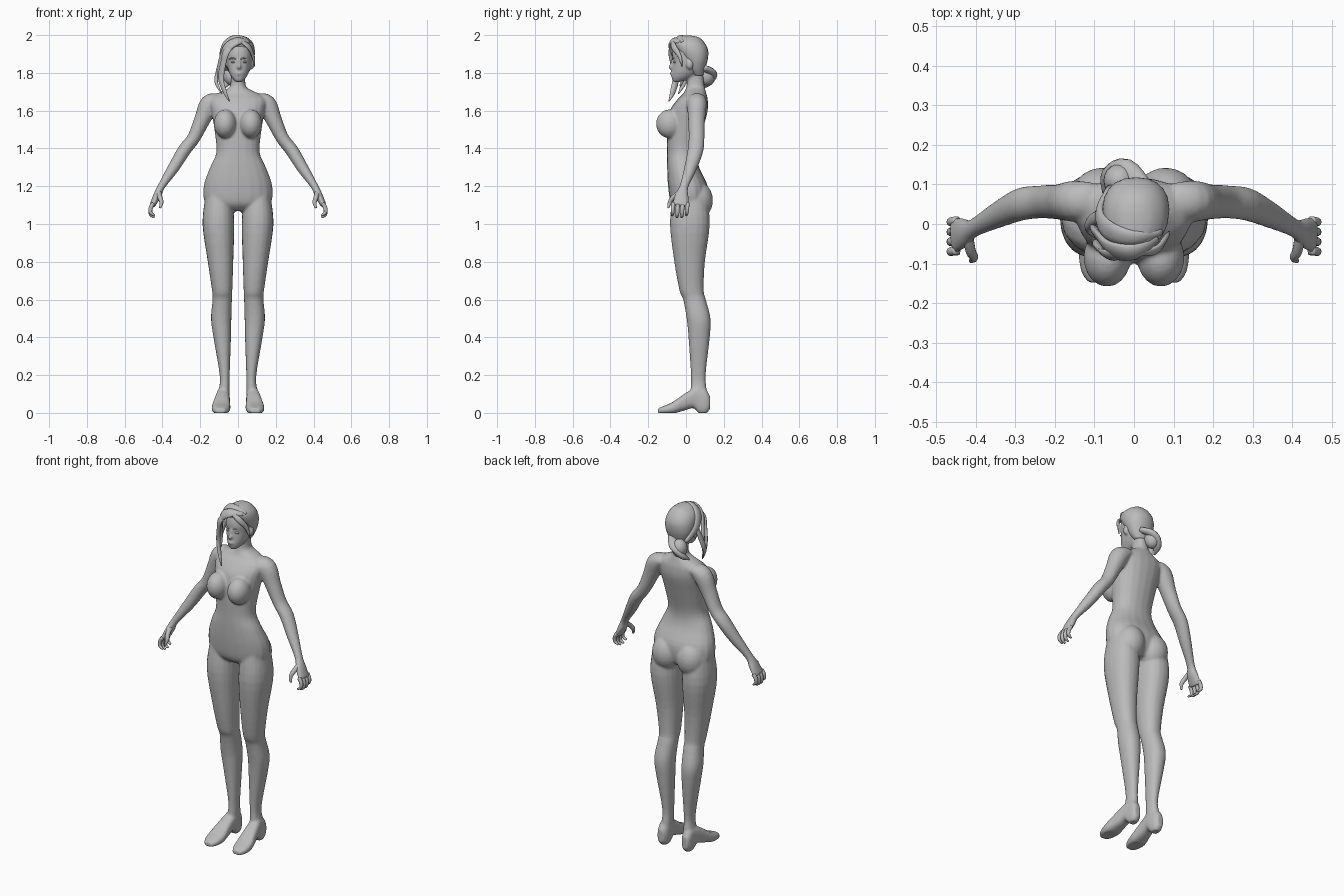
import bpy
import bmesh
import math
from mathutils import Vector, Matrix

default_cube = bpy.data.objects.get("Cube")
if default_cube:
    bpy.data.objects.remove(default_cube)

grey = bpy.data.materials.new("plain grey")
grey.use_nodes = True
grey.diffuse_color = (0.5, 0.5, 0.5, 1)
grey.node_tree.nodes["Principled BSDF"].inputs["Base Color"].default_value = grey.diffuse_color

X, Y, Z = Vector((1, 0, 0)), Vector((0, 1, 0)), Vector((0, 0, 1))
SIDES = (1, -1)


def refine(rows, steps=4):
    """Smoothly interpolate every column of a list of rows."""
    result = []
    for i in range(len(rows) - 1):
        before, start = rows[max(i - 1, 0)], rows[i]
        end, after = rows[i + 1], rows[min(i + 2, len(rows) - 1)]
        for k in range(steps):
            t = k / steps
            result.append([
                b + t * ((c - a) / 2 + t * ((a - 2.5 * b + 2 * c - d / 2)
                         + t * (1.5 * (b - c) + (d - a) / 2)))
                for a, b, c, d in zip(before, start, end, after)])
    result.append(list(rows[-1]))
    return result


def loft(bm, rings, sides=20, power=1.0):
    """Skin a row of ellipses, each given as centre and two half axes."""
    loops = []
    for centre, u, v in rings:
        loop = []
        for k in range(sides):
            angle = math.tau * k / sides
            c, s = math.cos(angle), math.sin(angle)
            loop.append(bm.verts.new(centre + u * math.copysign(abs(c) ** power, c)
                                     + v * math.copysign(abs(s) ** power, s)))
        loops.append(loop)
    for low, high in zip(loops, loops[1:]):
        for k in range(sides):
            n = (k + 1) % sides
            bm.faces.new((low[k], low[n], high[n], high[k]))
    bm.faces.new(loops[0])
    bm.faces.new(loops[-1])


def level_slices(bm, rows, side=1, power=0.9):
    """Rows of height, x range and y range."""
    rings = []
    for z, x0, x1, y0, y1 in refine(rows):
        centre = Vector((side * (x0 + x1) / 2, (y0 + y1) / 2, z))
        rings.append((centre, X * (x1 - x0) / 2, Y * (y1 - y0) / 2))
    loft(bm, rings, power=power)


def centred_slices(bm, rows, middle=0):
    """Rows of height, half width, front and back."""
    level_slices(bm, [(z, middle - w, middle + w, f, b) for z, w, f, b in rows])


def tube(bm, rows, hint=Y, side=1, sides=16, outward_from=None):
    """Rows of position, half width across and half width along the hint."""
    rows = refine(rows)
    points = [Vector((side * r[0], r[1], r[2])) for r in rows]
    rings = []
    for i, (point, row) in enumerate(zip(points, rows)):
        tangent = (points[min(i + 1, len(points) - 1)] - points[max(i - 1, 0)]).normalized()
        wanted = point - outward_from if outward_from else hint
        v = (wanted - tangent * wanted.dot(tangent)).normalized()
        rings.append((point, tangent.cross(v) * row[3], v * row[4]))
    loft(bm, rings, sides)


def ellipsoid(bm, centre, radii):
    place = Matrix.Translation(centre) @ Matrix.Diagonal((*radii, 1))
    bmesh.ops.create_uvsphere(bm, u_segments=20, v_segments=12, radius=1, matrix=place)


def finish(name, bm):
    bmesh.ops.recalc_face_normals(bm, faces=bm.faces)
    mesh = bpy.data.meshes.new(name)
    bm.to_mesh(mesh)
    bm.free()
    mesh.materials.append(grey)
    mesh.shade_smooth()
    obj = bpy.data.objects.new(name, mesh)
    bpy.context.collection.objects.link(obj)
    return obj


# Torso and neck
body = bmesh.new()
centred_slices(body, [
    (1.07, .09, -.04, .08), (1.11, .172, -.08, .11), (1.2, .182, -.095, .115),
    (1.3, .148, -.1, .07), (1.38, .115, -.1, .062), (1.5, .125, -.1, .09),
    (1.6, .142, -.085, .115), (1.66, .148, -.045, .115), (1.69, .11, -.015, .108),
    (1.72, .05, 0, .1), (1.75, .039, .005, .095), (1.8, .038, .005, .09)])

# Head with nose, lips and ears
centred_slices(body, [
    (1.752, .018, -.068, -.03), (1.775, .038, -.077, .03), (1.81, .056, -.075, .08),
    (1.86, .066, -.07, .1), (1.9, .07, -.073, .11), (1.95, .06, -.058, .1),
    (1.985, .03, -.01, .06)], middle=.005)
ellipsoid(body, (.005, -.078, 1.832), (.012, .016, .015))
ellipsoid(body, (.005, -.07, 1.85), (.008, .013, .03))
ellipsoid(body, (.005, -.074, 1.796), (.02, .011, .01))

for side in SIDES:
    # Chest and seat
    ellipsoid(body, (side * .068, -.085, 1.53), (.06, .074, .077))
    ellipsoid(body, (side * .08, .06, 1.125), (.083, .083, .1))
    ellipsoid(body, (side * .076, .02, 1.845), (.01, .018, .028))
    # Leg
    level_slices(body, [
        (1.15, .03, .172, -.07, .11), (1, .02, .188, -.085, .126),
        (.8, .025, .16, -.062, .1), (.65, .03, .138, -.035, .094),
        (.6, .032, .135, -.015, .105), (.5, .035, .143, .003, .13),
        (.4, .037, .13, .013, .126), (.2, .044, .097, .026, .104),
        (.12, .044, .102, .025, .11), (.08, .046, .105, .03, .11)], side)
    # Heeled foot, sliced from heel to toe
    foot = [(.127, .08, .018, .02, .09), (.105, .078, .03, -.005, .125),
            (.07, .077, .034, -.005, .14), (.04, .08, .036, .025, .13),
            (-.01, .085, .042, .012, .1), (-.07, .09, .05, -.004, .058),
            (-.12, .092, .042, -.005, .036), (-.148, .092, .024, -.004, .024)]
    rings = []
    for y, x, width, low, high in refine(foot):
        rings.append((Vector((side * x, y, (low + high) / 2)), X * width, Z * (high - low) / 2))
    loft(body, rings, power=.75)
    # Arm and palm
    tube(body, [
        (.1, .06, 1.665, .03, .045), (.15, .058, 1.635, .052, .052),
        (.19, .056, 1.55, .043, .045), (.235, .056, 1.455, .035, .042),
        (.285, .05, 1.39, .035, .042), (.34, .025, 1.3, .031, .034),
        (.405, -.01, 1.2, .02, .024), (.428, -.022, 1.15, .021, .037),
        (.455, -.03, 1.095, .015, .046)], side=side)

# Fuse the body into one continuous skin
body = finish("body", body)
remesh = body.modifiers.new("fuse", "REMESH")
remesh.mode = "VOXEL"
remesh.voxel_size = .007
remesh.use_smooth_shade = True
relax = body.modifiers.new("relax", "SMOOTH")
relax.factor = .5
relax.iterations = 5
bpy.context.view_layer.objects.active = body
body.select_set(True)
bpy.ops.object.convert(target="MESH")
for vertex in body.data.vertices:
    vertex.co.z = max(vertex.co.z, 0)

# Curled fingers and thumbs
for side, label in zip(SIDES, ("left", "right")):
    hand = bmesh.new()
    for k in range(4):
        y = .008 - k * .025
        drop = .01 if k in (1, 2) else 0
        tube(hand, [
            (.448, y, 1.11, .011, .012), (.462, y - .002, 1.085, .011, .011),
            (.462, y - .004, 1.06 - drop, .009, .01),
            (.442, y - .006, 1.045 - drop, .005, .006)], side=side, sides=10)
    tube(hand, [
        (.42, -.03, 1.17, .012, .014), (.413, -.068, 1.14, .013, .013),
        (.405, -.085, 1.115, .011, .011), (.412, -.094, 1.085, .005, .006)],
        hint=X, side=side, sides=10)
    finish(label + "_fingers", hand)

# Eyes and brows
for side, label in zip(SIDES, ("left", "right")):
    eye = bmesh.new()
    ellipsoid(eye, (.005 + side * .028, -.0585, 1.857), (.014, .009, .006))
    tube(eye, [(.012, -.069, 1.872, .003, .004), (.03, -.064, 1.878, .004, .005),
               (.048, -.05, 1.872, .002, .003)], side=side, sides=8)
    finish(label + "_eye", eye)

# Hair cap
cap = bmesh.new()
centred_slices(cap, [
    (1.785, .04, .04, .09), (1.82, .062, .01, .1), (1.87, .08, -.015, .115),
    (1.92, .084, -.052, .117), (1.96, .073, -.066, .098), (1.988, .043, -.045, .068),
    (1.997, .012, -.02, .03)], middle=.005)
finish("hair_cap", cap)

# Low bun at the nape
bun = bmesh.new()
ellipsoid(bun, (-.035, .11, 1.785), (.042, .043, .052))
tube(bun, [(.03, .09, 1.83, .02, .015), (-.02, .135, 1.8, .03, .02),
           (-.06, .12, 1.75, .025, .018), (-.075, .08, 1.72, .006, .006)], hint=Z)
finish("hair_bun", bun)

# Swept fringe and hanging locks
locks = {
    "fringe": [(.06, -.035, 1.965, .01, .006), (0, -.068, 1.968, .026, .014),
               (-.055, -.065, 1.935, .032, .012), (-.085, -.035, 1.87, .025, .01),
               (-.1, -.015, 1.8, .018, .01), (-.09, -.03, 1.73, .004, .004)],
    "long_lock": [(-.01, -.07, 1.96, .012, .008), (-.06, -.078, 1.915, .022, .01),
                  (-.078, -.07, 1.85, .018, .009), (-.09, -.055, 1.77, .02, .011),
                  (-.07, -.07, 1.7, .015, .009), (-.045, -.09, 1.65, .003, .003)],
    "side_lock": [(-.085, .02, 1.88, .018, .009), (-.105, .01, 1.82, .016, .01),
                  (-.115, -.01, 1.75, .014, .009), (-.085, -.04, 1.69, .003, .003)],
    "left_lock": [(.01, -.07, 1.97, .01, .007), (.055, -.066, 1.94, .016, .008),
                  (.08, -.035, 1.89, .012, .007), (.088, -.02, 1.835, .003, .003)],
    "crown_lock": [(.07, -.02, 1.965, .008, .006), (.0, -.035, 1.99, .02, .009),
                   (-.065, -.015, 1.96, .028, .011), (-.088, .03, 1.89, .022, .01),
                   (-.06, .09, 1.82, .012, .01)],
}
for name, rows in locks.items():
    lock = bmesh.new()
    tube(lock, rows, sides=10, outward_from=Vector((0, .03, 1.86)))
    finish("hair_" + name, lock)
